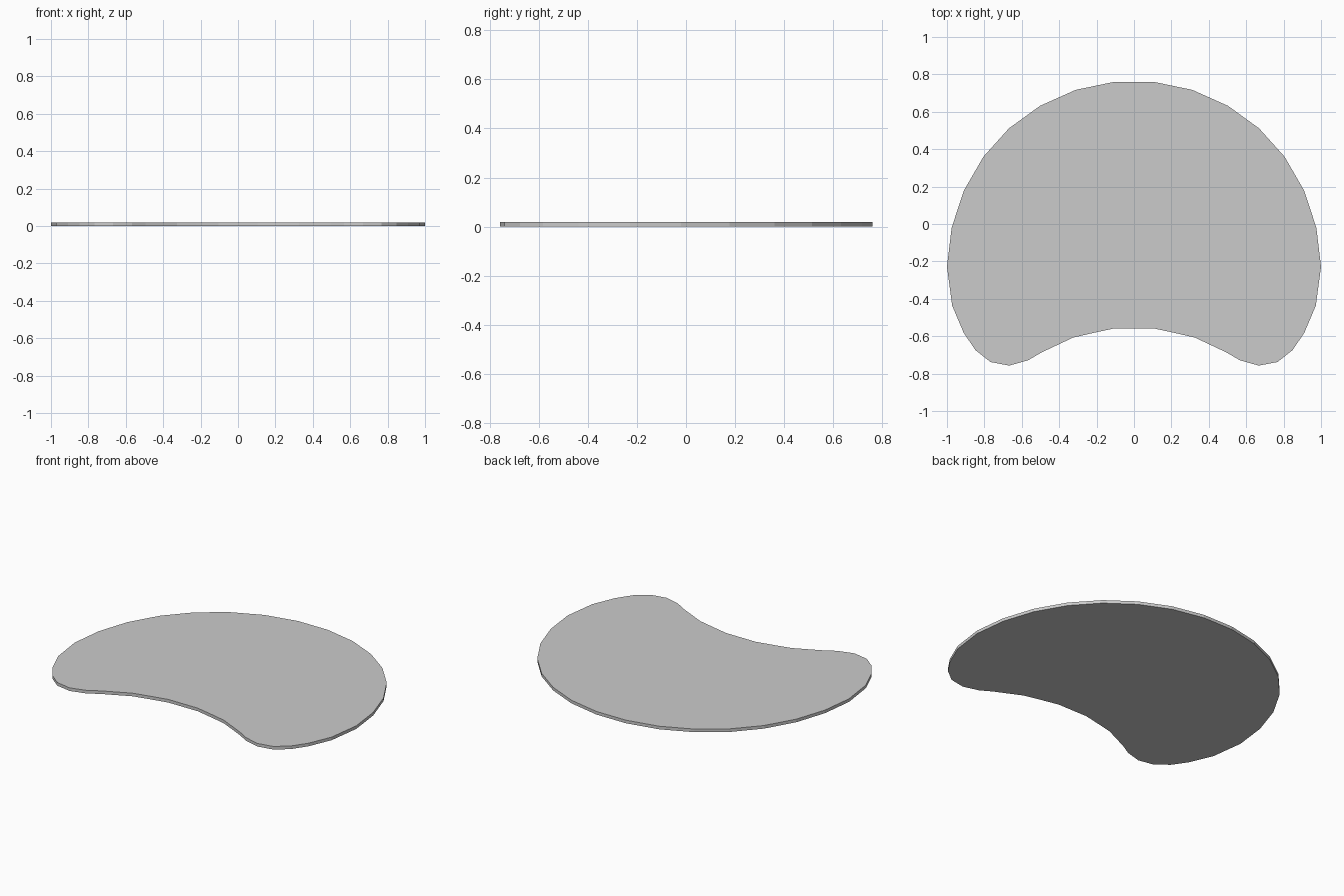
import bpy, bmesh

if "Cube" in bpy.data.objects:
    bpy.data.objects.remove(bpy.data.objects["Cube"])

THICKNESS = 0.02

# Right half of the kidney-shaped outline, from back to front
half = [(0.105, 0.76), (0.312, 0.717), (0.502, 0.632), (0.668, 0.512),
        (0.805, 0.36), (0.91, 0.178), (0.975, -0.02), (1.0, -0.228),
        (0.972, -0.437), (0.91, -0.583), (0.847, -0.675), (0.767, -0.738),
        (0.667, -0.757), (0.567, -0.729), (0.495, -0.687), (0.325, -0.607),
        (0.225, -0.584), (0.105, -0.558)]
outline = half + [(-x, y) for x, y in reversed(half)]

# Flat slab: fill the outline and extrude it upwards
bm = bmesh.new()
base = bm.faces.new([bm.verts.new((x, y, 0)) for x, y in outline])
top = bmesh.ops.extrude_face_region(bm, geom=[base], use_keep_orig=True)
top_verts = [e for e in top["geom"] if isinstance(e, bmesh.types.BMVert)]
bmesh.ops.translate(bm, verts=top_verts, vec=(0, 0, THICKNESS))
bmesh.ops.recalc_face_normals(bm, faces=bm.faces)

mesh = bpy.data.meshes.new("kidney_slab")
bm.to_mesh(mesh)
bm.free()
bpy.context.collection.objects.link(bpy.data.objects.new("kidney_slab", mesh))
